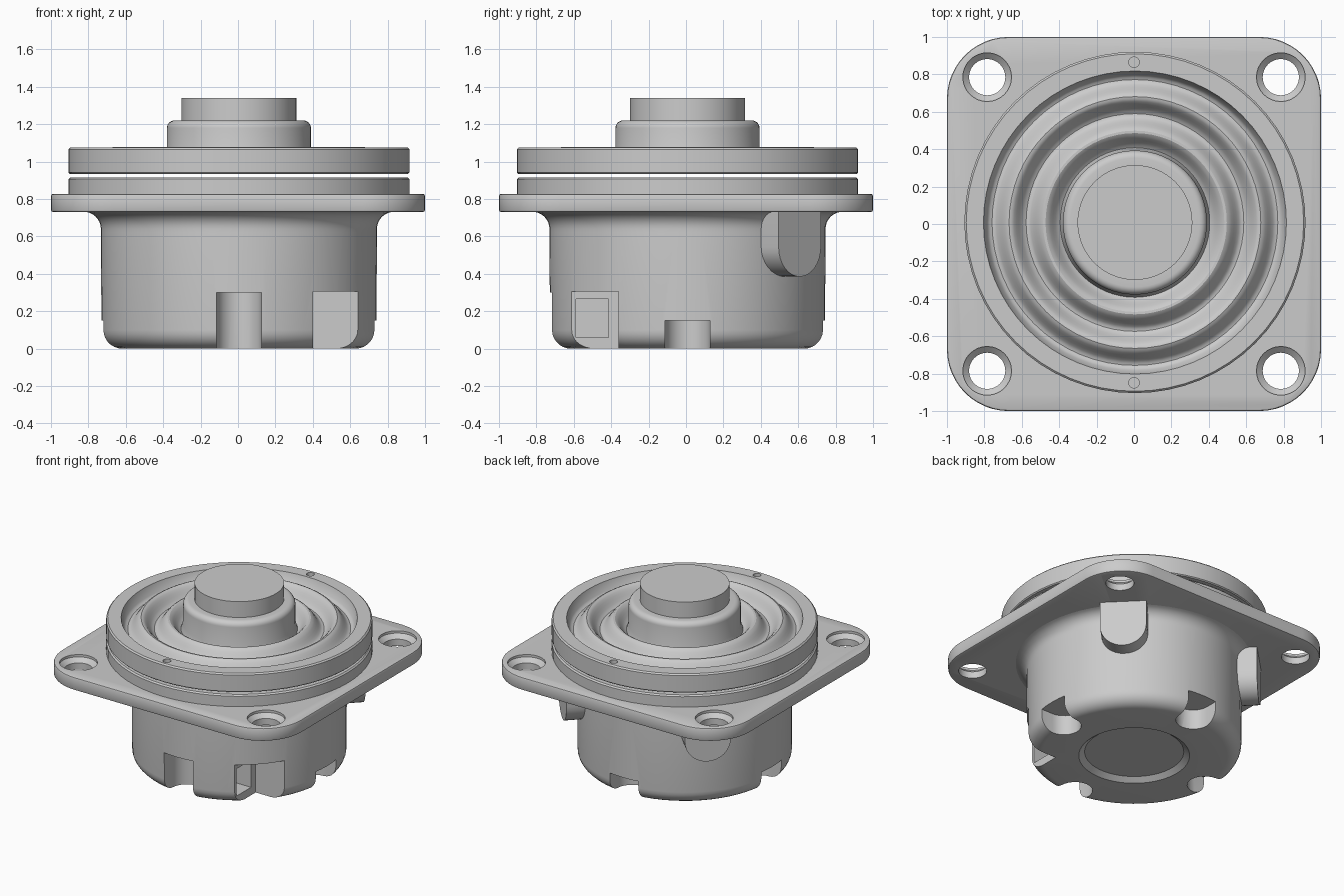
import bpy, bmesh, math
from mathutils import Matrix, Vector

if "Cube" in bpy.data.objects:
    bpy.data.objects.remove(bpy.data.objects["Cube"])

CX, CY = 0.005, 0.008   # axis of the round parts


def make(name, bm):
    bmesh.ops.remove_doubles(bm, verts=bm.verts, dist=1e-5)
    bmesh.ops.recalc_face_normals(bm, faces=bm.faces)
    me = bpy.data.meshes.new(name)
    bm.to_mesh(me)
    bm.free()
    ob = bpy.data.objects.new(name, me)
    bpy.context.collection.objects.link(ob)
    return ob


def lathe(name, profile, x=CX, y=CY, n=64):
    """Closed solid of revolution; the profile starts and ends on the axis."""
    bm = bmesh.new()
    rings = [[bm.verts.new((x + r * math.cos(2 * math.pi * i / n),
                            y + r * math.sin(2 * math.pi * i / n), z)) for i in range(n)]
             if r > 0 else [bm.verts.new((x, y, z))] for r, z in profile]
    for a, b in zip(rings, rings[1:]):
        for i in range(n):
            j = (i + 1) % n
            if len(a) == 1:
                bm.faces.new((a[0], b[i], b[j]))
            elif len(b) == 1:
                bm.faces.new((a[i], a[j], b[0]))
            else:
                bm.faces.new((a[i], a[j], b[j], b[i]))
    return make(name, bm)


def prism(name, pts, h0, h1, mat=Matrix()):
    """Extrude an outline in local XY from h0 to h1, then place it."""
    bm = bmesh.new()
    f = bm.faces.new([bm.verts.new((x, y, h0)) for x, y in pts])
    up = bmesh.ops.extrude_face_region(bm, geom=[f])["geom"]
    for v in up:
        if isinstance(v, bmesh.types.BMVert):
            v.co.z = h1
    bm.transform(mat)
    return make(name, bm)


def box(name, lo, hi):
    return prism(name, [(lo[0], lo[1]), (hi[0], lo[1]), (hi[0], hi[1]), (lo[0], hi[1])], lo[2], hi[2])


def arc(cx, cy, r, a0, a1, n=10):
    return [(cx + r * math.cos(math.radians(a0 + (a1 - a0) * i / n)),
             cy + r * math.sin(math.radians(a0 + (a1 - a0) * i / n))) for i in range(n + 1)]


def cut(ob, cutters):
    for c in cutters:
        m = ob.modifiers.new("cut", 'BOOLEAN')
        m.operation, m.solver, m.object = 'DIFFERENCE', 'EXACT', c
    bpy.context.view_layer.update()
    me = bpy.data.meshes.new_from_object(ob.evaluated_get(bpy.context.evaluated_depsgraph_get()))
    ob.modifiers.clear()
    ob.data = me
    for c in cutters:
        bpy.data.objects.remove(c)


# Cup-shaped housing: recessed base, rounded bottom edge, flared neck
housing = lathe("housing", [(0, 0.03), (0.34, 0.03), (0.38, 0.0)]
                + arc(0.635, 0.1, 0.1, -90, 0, 7)
                + [(0.738, 0.59), (0.738, 0.62)]
                + arc(0.83, 0.64, 0.092, 180, 100, 7)
                + [(0.82, 0.75), (0, 0.75)])

# Round-ended slots around the base, a corner relief and its socket
cutters = []
for ang, h in ((0, 0.15), (90, 0.15), (180, 0.15), (270, 0.30)):
    outline = arc(0.63, 0, 0.12, 90, 270, 12) + [(0.95, -0.12), (0.95, 0.12)]
    cutters.append(prism("slot_cut", outline, -0.1, h,
                         Matrix.Translation((CX, CY, 0)) @ Matrix.Rotation(math.radians(ang), 4, 'Z')))
cutters.append(box("relief_cut", (0.40, -0.95, -0.1), (0.95, -0.36, 0.305)))
cutters.append(box("socket_cut", (0.25, -0.588, 0.06), (0.5, -0.415, 0.265)))
cut(housing, cutters)

# Two U-shaped bosses under the flange at the rear corners
for name, ang in (("rear_right_boss", 45), ("rear_left_boss", 135)):
    a = math.radians(ang)
    radial, side = Vector((math.cos(a), math.sin(a), 0)), Vector((-math.sin(a), math.cos(a), 0))
    mat = Matrix((side, Vector((0, 0, 1)), radial)).transposed().to_4x4()
    prism(name, arc(0, 0.545, 0.16, 180, 360, 16) + [(0.16, 0.74), (-0.16, 0.74)], 0.55, 0.86, mat)

# Square mounting flange with rounded corners
outline = []
for sx, sy, a in ((1, 1, 0), (-1, 1, 90), (-1, -1, 180), (1, -1, 270)):
    outline += arc(sx * 0.67, sy * 0.67, 0.33, a, a + 90, 12)
flange = prism("flange", outline, 0.73, 0.828)
bev = flange.modifiers.new("edge", 'BEVEL')
bev.width, bev.segments = 0.012, 2
cut(flange, [lathe("hole_cut", [(0, 0.6), (0.097, 0.6), (0.097, 0.78), (0.13, 0.81), (0.13, 0.9), (0, 0.9)],
                   sx * 0.785, sy * 0.785, 32) for sx in (-1, 1) for sy in (-1, 1)])

# Lower ring on the flange
lathe("lower_ring", [(0, 0.82), (0.912, 0.82), (0.912, 0.906), (0.902, 0.916), (0, 0.916)])

# Rolled surround: outer rim, concentric corrugations and the centre collar
waves = []
for i in range(31):
    r = 0.79 - 0.39 * i / 30
    waves.append((r, 1.035 + 0.043 * math.cos(2 * math.pi * (r - 0.67) / 0.185)))
surround = lathe("corrugated_surround",
                 [(0, 0.935), (0.905, 0.935), (0.912, 0.942), (0.912, 1.066), (0.902, 1.076), (0.81, 1.076)]
                 + waves + [(0.385, 1.04)] + arc(0.345, 1.18, 0.04, 0, 90, 6)
                 + [(0.31, 1.22), (0, 1.22)])
cut(surround, [lathe("pin_cut", [(0, 1.03), (0.028, 1.03), (0.028, 1.2), (0, 1.2)], 0, CY + s * 0.857, 16)
               for s in (-1, 1)])

# Plain cylindrical cap in the centre
lathe("centre_cap", [(0, 1.18), (0.307, 1.18), (0.307, 1.34), (0, 1.34)])

# Smooth shading with crisp edges
for ob in bpy.context.collection.objects:
    ob.select_set(True)
    bpy.context.view_layer.objects.active = ob
bpy.ops.object.shade_smooth_by_angle(angle=math.radians(30))
